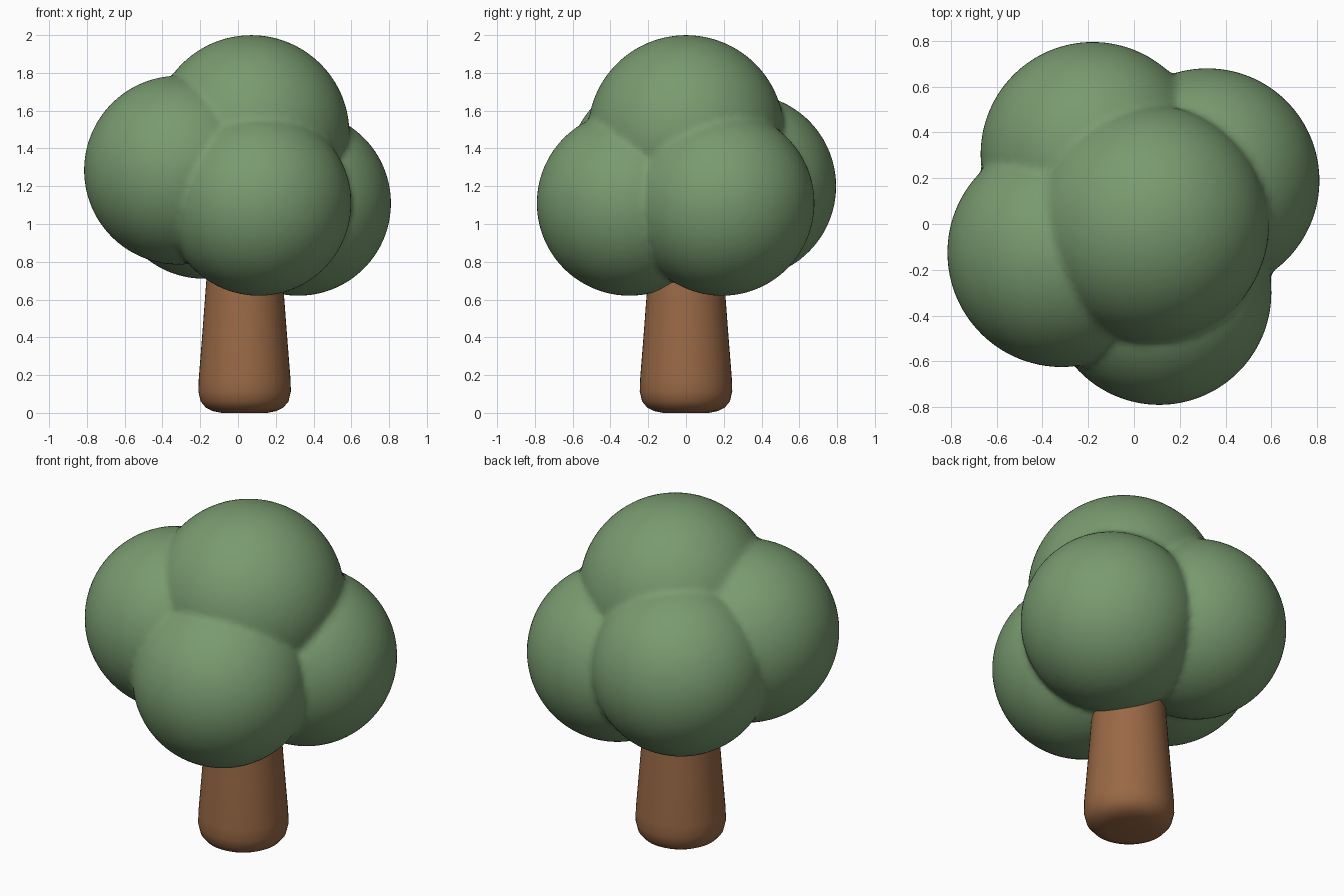
import bpy, bmesh, math
from mathutils import Matrix

if "Cube" in bpy.data.objects:
    bpy.data.objects.remove(bpy.data.objects["Cube"])


def material(name, rgb):
    m = bpy.data.materials.new(name)
    m.diffuse_color = (*rgb, 1.0)
    m.use_nodes = True
    m.node_tree.nodes["Principled BSDF"].inputs["Base Color"].default_value = m.diffuse_color
    return m


leaf_green = material("leaf green", (0.19, 0.325, 0.16))
bark_brown = material("bark brown", (0.32, 0.14, 0.06))


def add_object(name, bm, mat):
    bmesh.ops.recalc_face_normals(bm, faces=bm.faces)
    mesh = bpy.data.meshes.new(name)
    bm.to_mesh(mesh)
    bm.free()
    mesh.materials.append(mat)
    mesh.polygons.foreach_set("use_smooth", [True] * len(mesh.polygons))
    obj = bpy.data.objects.new(name, mesh)
    bpy.context.collection.objects.link(obj)
    return obj


# Foliage: five overlapping balls (x, y, z, radius) fused into one soft surface
balls = [
    (0.07, 0.00, 1.48, 0.52),    # crown
    (-0.315, -0.125, 1.285, 0.50),  # left
    (0.11, -0.30, 1.11, 0.49),   # front
    (0.32, 0.19, 1.11, 0.49),    # right
    (-0.18, 0.305, 1.20, 0.49),  # back
]
bm = bmesh.new()
for x, y, z, r in balls:
    bmesh.ops.create_icosphere(bm, subdivisions=5, radius=r,
                               matrix=Matrix.Translation((x, y, z)))
foliage = add_object("foliage", bm, leaf_green)
fuse = foliage.modifiers.new("fuse", 'REMESH')
fuse.mode = 'VOXEL'
fuse.voxel_size = 0.022
fuse.use_smooth_shade = True

# Trunk: tapered lathe with a rounded foot, its open top hidden in the foliage
profile = [(0.0, 0.004), (0.12, 0.002), (0.17, 0.012), (0.205, 0.03),
           (0.232, 0.062), (0.245, 0.115), (0.243, 0.18), (0.224, 0.42),
           (0.203, 0.70), (0.195, 0.86)]
bm = bmesh.new()
verts = [bm.verts.new((r, 0, z)) for r, z in profile]
edges = [bm.edges.new(pair) for pair in zip(verts, verts[1:])]
bmesh.ops.spin(bm, geom=verts + edges, cent=(0, 0, 0), axis=(0, 0, 1),
               angle=math.tau, steps=48)
bmesh.ops.remove_doubles(bm, verts=bm.verts, dist=0.0005)
bmesh.ops.translate(bm, verts=bm.verts, vec=(0.035, 0, -0.002))
add_object("trunk", bm, bark_brown)
